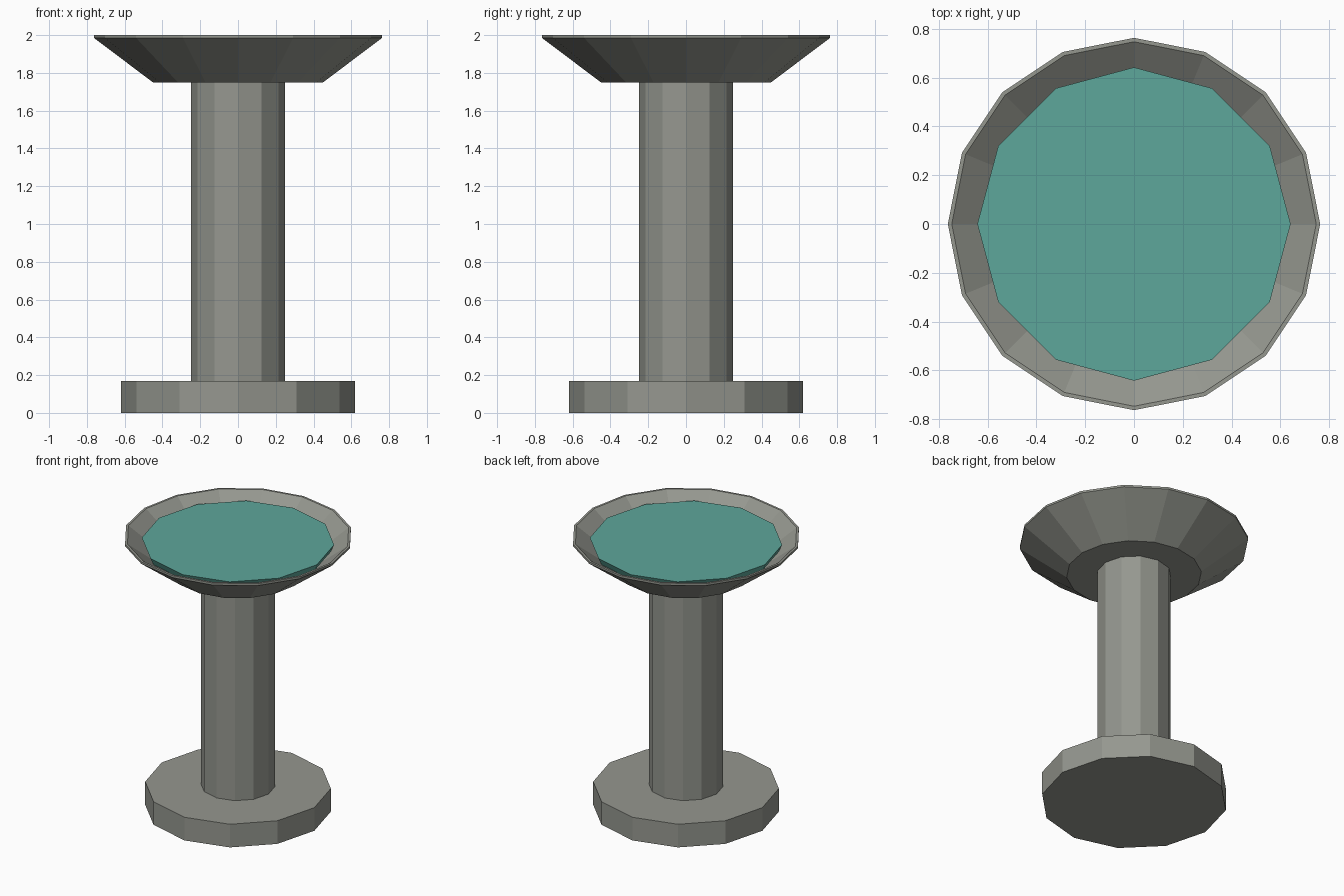
import bpy
from math import cos, sin, tau

cube = bpy.data.objects.get("Cube")
if cube:
    bpy.data.objects.remove(cube, do_unlink=True)


def make_material(name, rgb):
    mat = bpy.data.materials.new(name)
    mat.use_nodes = True
    mat.diffuse_color = (*rgb, 1)
    mat.node_tree.nodes["Principled BSDF"].inputs["Base Color"].default_value = (*rgb, 1)
    return mat


def lathe(name, profile, sides, mat):
    """Turn (radius, height) points about z, closing both ends with flat caps."""
    verts = [(r * cos(tau * i / sides), r * sin(tau * i / sides), z)
             for r, z in profile for i in range(sides)]
    faces = []
    for ring in range(len(profile) - 1):
        a, b = ring * sides, (ring + 1) * sides
        for i in range(sides):
            j = (i + 1) % sides
            faces.append((a + i, a + j, b + j, b + i))
    last = (len(profile) - 1) * sides
    faces.append(tuple(reversed(range(sides))))
    faces.append(tuple(range(last, last + sides)))
    mesh = bpy.data.meshes.new(name)
    mesh.from_pydata(verts, [], faces)
    mesh.materials.append(mat)
    obj = bpy.data.objects.new(name, mesh)
    bpy.context.collection.objects.link(obj)
    return obj


stone = make_material("grey stone", (0.30, 0.31, 0.275))
water_blue = make_material("teal water", (0.11, 0.385, 0.325))

# Foot and column
lathe("base", [(0.62, 0), (0.62, 0.17)], 12, stone)
lathe("column", [(0.248, 0.17), (0.248, 1.75)], 12, stone)

# Flared basin with a thin rim and a hollow inside
lathe("basin", [(0.45, 1.75), (0.763, 1.985), (0.763, 2.0),
                (0.747, 2.0), (0.45, 1.775)], 16, stone)

# Water disc resting in the basin
lathe("water", [(0.62, 1.91), (0.642, 1.96)], 12, water_blue)
